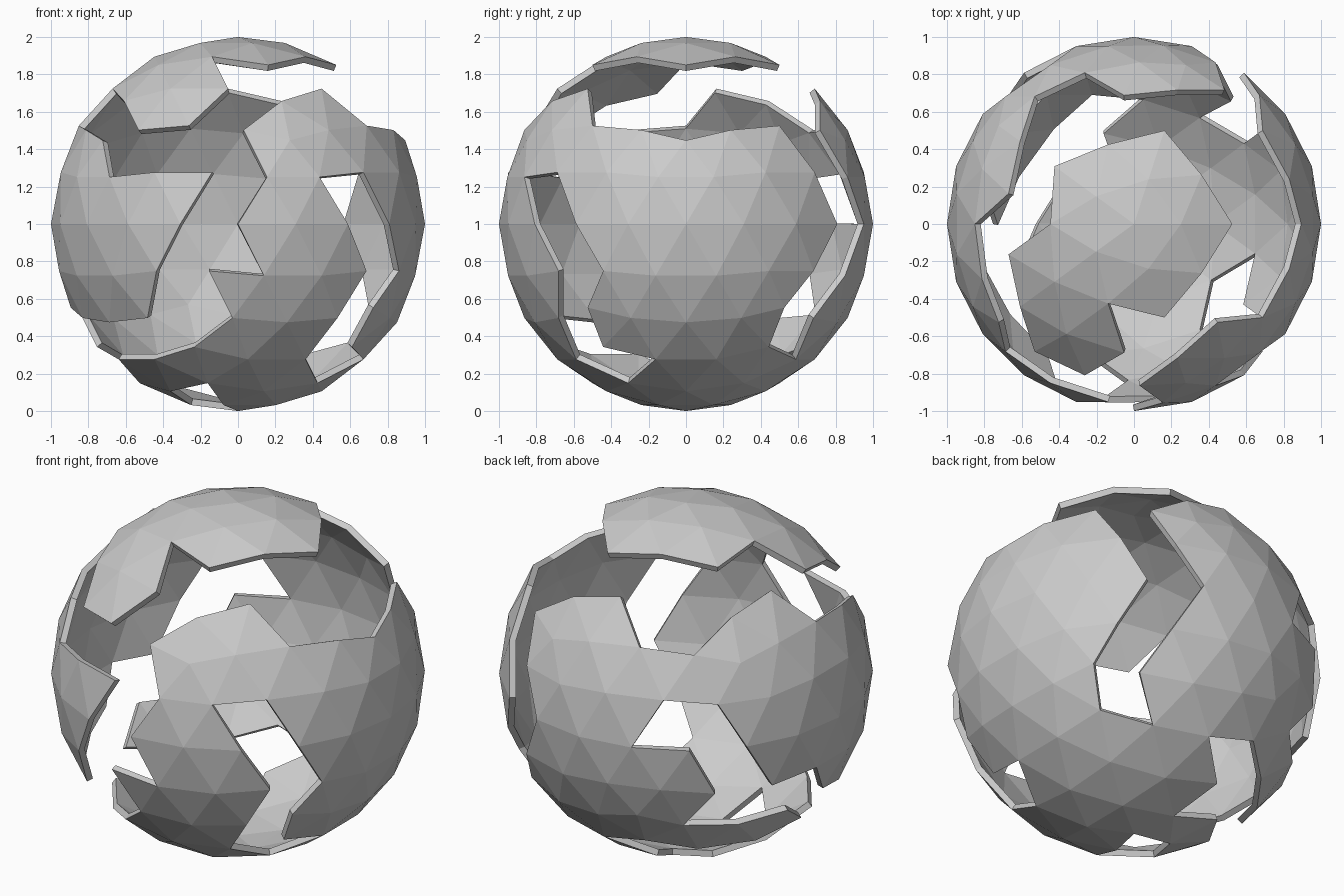
import bpy
import bmesh
from math import sin, cos, radians
from mathutils import Vector

cube = bpy.data.objects.get("Cube")
if cube:
    bpy.data.objects.remove(cube, do_unlink=True)

ROW_ANGLE = radians(15)      # the ball has twelve rows of edges from pole to pole
WALL_THICKNESS = 0.035


def make_material(name, colour):
    material = bpy.data.materials.new(name)
    material.use_nodes = True
    material.diffuse_color = colour
    material.node_tree.nodes["Principled BSDF"].inputs["Base Color"].default_value = colour
    return material


def direction(row, azimuth):
    """Unit vector for a row counted from the top pole and an azimuth in degrees."""
    polar, turn = row * ROW_ANGLE, radians(azimuth)
    return Vector((sin(polar) * cos(turn), sin(polar) * sin(turn), cos(polar)))


def nearest_vertex(bm, row, azimuth):
    target = direction(row, azimuth)
    return min(bm.verts, key=lambda vert: (vert.co - target).length)


def nearest_face(bm, row, azimuth):
    target = direction(row, azimuth)
    return min(bm.faces, key=lambda face: (face.calc_center_median() - target).length)


def trace_outline(bm, corners):
    """Walk along mesh edges from corner to corner and return the edges passed."""
    stops = [nearest_vertex(bm, *corner) for corner in corners]
    passed = set()
    for start, goal in zip(stops, stops[1:] + stops[:1]):
        vert = start
        while vert is not goal:
            edge = min(vert.link_edges,
                       key=lambda e: (e.other_vert(vert).co - goal.co).length)
            passed.add(edge)
            vert = edge.other_vert(vert)
    return passed


def flood(seed, walls):
    """All faces reachable from the seed without crossing a wall edge."""
    region, queue = {seed}, [seed]
    while queue:
        for edge in queue.pop().edges:
            if edge in walls:
                continue
            for face in edge.link_faces:
                if face not in region:
                    region.add(face)
                    queue.append(face)
    return region


# Outline of the loose plate on top, as (row, azimuth) corners
top_plate = [(2, 252), (3, 266), (4, 252), (4, 234), (3, 216), (3, 194),
             (2, 180), (2, 144), (2, 72), (2, 0), (2, 288)]

# Outline of the large shell, following the long winding gap
shell_edge = [
    # cleft between the left side and the back
    (4, 36), (6, 54), (8, 36), (9, 36), (9, 58), (8, 54), (6, 72), (4, 54),
    # upper rim along the back
    (3, 72), (3, 94), (4, 108), (4, 126), (3, 144), (3, 166), (4, 180), (4, 216),
    # front flap and its lower edge
    (5, 226), (5, 242), (5, 262), (6, 252), (7, 242), (8, 234), (8, 216),
    (8, 180), (7, 170), (7, 154), (6, 144), (5, 134), (5, 118),
    # tongue low on the back
    (6, 108), (6, 126), (7, 134), (8, 126), (8, 144), (8, 162), (9, 180),
    (9, 158), (9, 130), (9, 108), (9, 86),
    # underside and front edge back up to the rim
    (10, 108), (11, 108), (10, 144), (10, 180), (9, 202), (9, 230), (9, 252),
    (8, 270), (7, 262), (7, 278), (6, 270), (5, 278), (4, 270),
    (3, 288), (3, 310), (4, 324), (4, 0),
]

# Separate holes on the front and underneath
front_hole = [(5, 298), (5, 314), (6, 324), (7, 334), (8, 324), (9, 324), (9, 346),
              (10, 324), (9, 302), (8, 306), (7, 314), (6, 306)]
bottom_hole = [(12, 0), (11, 180), (10, 216), (10, 252), (11, 252)]

# One face inside each opening: winding gap, front hole, bottom hole
seeds = [(3.4, 347), (5.4, 306), (11.4, 216)]

# Faceted ball with the openings removed
bm = bmesh.new()
bmesh.ops.create_icosphere(bm, subdivisions=3, radius=1)
walls = set()
for outline in (top_plate, shell_edge, front_hole, bottom_hole):
    walls |= trace_outline(bm, outline)
openings = set()
for seed in seeds:
    openings |= flood(nearest_face(bm, *seed), walls)
bmesh.ops.delete(bm, geom=list(openings), context="FACES")
bmesh.ops.translate(bm, verts=bm.verts, vec=(0, 0, 1))
for face in bm.faces:
    face.smooth = False

mesh = bpy.data.meshes.new("broken_shell")
bm.to_mesh(mesh)
bm.free()
mesh.materials.append(make_material("plain grey", (0.6, 0.6, 0.6, 1)))
shell = bpy.data.objects.new("broken_shell", mesh)
bpy.context.scene.collection.objects.link(shell)

# Wall thickness, grown inwards
wall = shell.modifiers.new("wall", "SOLIDIFY")
wall.thickness = WALL_THICKNESS
wall.offset = -1
